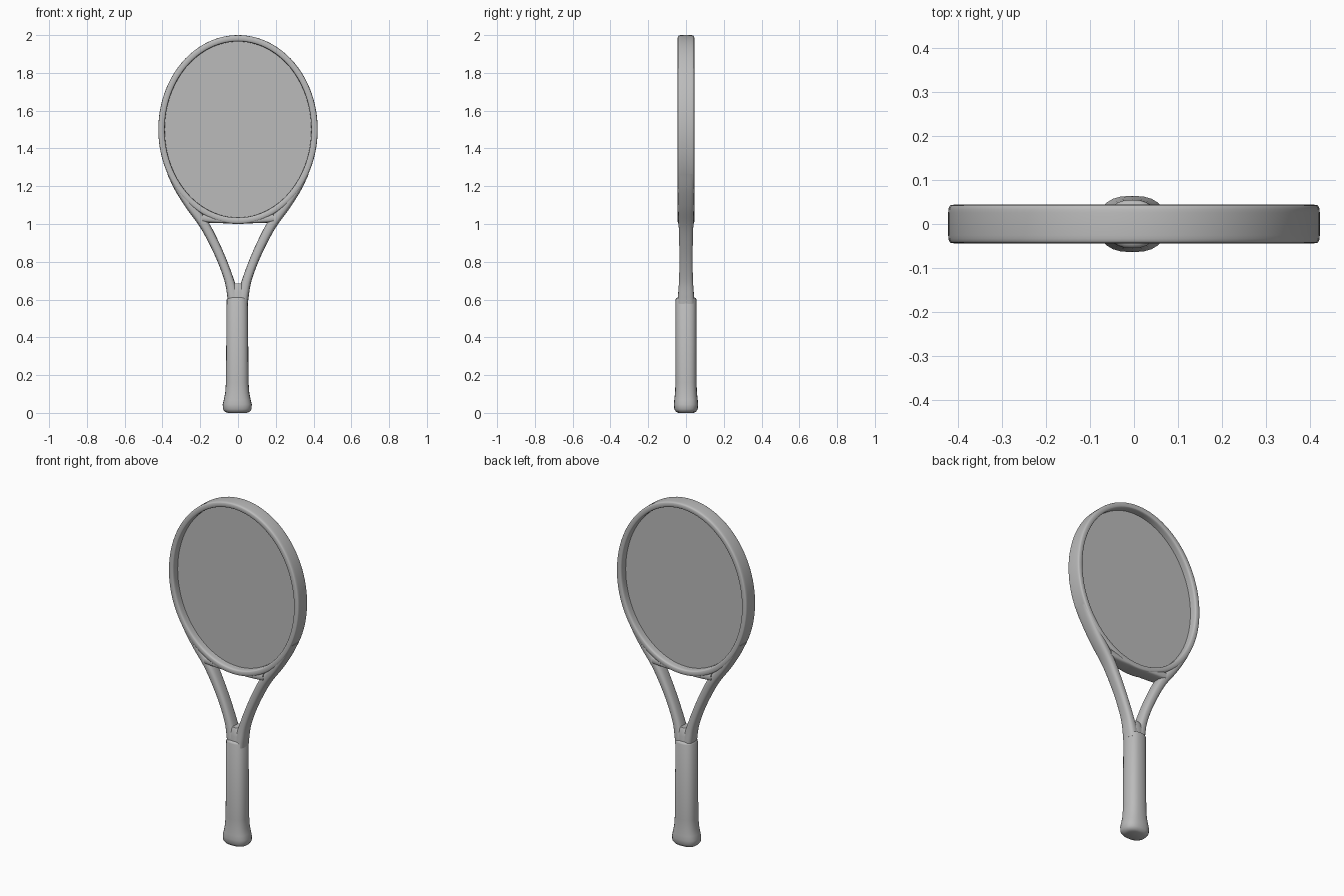
import bpy, bmesh
from math import sin, cos, pi, copysign
from mathutils import Vector

cube = bpy.data.objects.get("Cube")
if cube:
    bpy.data.objects.remove(cube, do_unlink=True)

grey = bpy.data.materials.new("plain grey")
grey.use_nodes = True
colour = (0.5, 0.5, 0.5, 1)
grey.diffuse_color = colour
grey.node_tree.nodes["Principled BSDF"].inputs["Base Color"].default_value = colour

SIDES = 24
CX = -0.004  # sideways centre of the grip


def section(a, b, power):
    """Rounded-box outline with half sizes a and b."""
    pts = []
    for i in range(SIDES):
        t = 2 * pi * i / SIDES
        pts.append((a * copysign(abs(cos(t)) ** (2 / power), cos(t)),
                    b * copysign(abs(sin(t)) ** (2 / power), sin(t))))
    return pts


def finish(name, bm):
    bmesh.ops.recalc_face_normals(bm, faces=bm.faces)
    mesh = bpy.data.meshes.new(name)
    bm.to_mesh(mesh)
    bm.free()
    mesh.materials.append(grey)
    obj = bpy.data.objects.new(name, mesh)
    bpy.context.collection.objects.link(obj)
    bpy.ops.object.select_all(action='DESELECT')
    obj.select_set(True)
    bpy.context.view_layer.objects.active = obj
    bpy.ops.object.shade_smooth_by_angle(angle=0.7)
    return obj


def loft(name, rings, closed=False):
    """Skin a list of point rings; cap the ends unless closed."""
    bm = bmesh.new()
    loops = [[bm.verts.new(p) for p in ring] for ring in rings]
    pairs = list(zip(loops, loops[1:]))
    if closed:
        pairs.append((loops[-1], loops[0]))
    else:
        bm.faces.new(loops[0])
        bm.faces.new(loops[-1])
    for p, q in pairs:
        for i in range(SIDES):
            j = (i + 1) % SIDES
            bm.faces.new((p[i], p[j], q[j], q[i]))
    return finish(name, bm)


def sweep(name, path, power, closed=False):
    """Sweep a rounded box along (x, z, half width, half depth) stations."""
    rings = []
    n = len(path)
    for k, (x, z, w, d) in enumerate(path):
        a = path[(k - 1) % n if closed else max(k - 1, 0)]
        b = path[(k + 1) % n if closed else min(k + 1, n - 1)]
        t = Vector((b[0] - a[0], b[1] - a[1])).normalized()
        rings.append([(x + u * t.y, v, z - u * t.x) for u, v in section(w, d, power)])
    return loft(name, rings, closed)


def smooth_path(keys, steps=6):
    """Catmull-Rom through the key stations."""
    pts = [keys[0]] + keys + [keys[-1]]
    out = []
    for p0, p1, p2, p3 in zip(pts, pts[1:], pts[2:], pts[3:]):
        for s in range(steps):
            t = s / steps
            out.append(tuple(b + t * (c - a) / 2
                             + t * t * (2 * a - 5 * b + 4 * c - d) / 2
                             + t ** 3 * (3 * b - a - 3 * c + d) / 2
                             for a, b, c, d in zip(p0, p1, p2, p3)))
    return out + [keys[-1]]


# Oval hoop around the string bed
hoop = []
for i in range(96):
    t = 2 * pi * i / 96
    hoop.append((0.405 * cos(t), 1.5 + 0.483 * sin(t), 0.017, 0.044))
sweep("hoop", hoop, 5, closed=True)

# Flat string bed
bm = bmesh.new()
rim = [(0.394 * cos(2 * pi * i / 96), 1.5 + 0.472 * sin(2 * pi * i / 96)) for i in range(96)]
face = bm.faces.new([bm.verts.new((x, -0.003, z)) for x, z in rim])
extruded = bmesh.ops.extrude_face_region(bm, geom=[face])
bmesh.ops.translate(bm, vec=(0, 0.006, 0),
                    verts=[v for v in extruded["geom"] if isinstance(v, bmesh.types.BMVert)])
finish("string_bed", bm)

# Two throat arms, blending out of the hoop and meeting at the grip
arm = smooth_path([(0.362, 1.27, 0.014, 0.042), (0.318, 1.19, 0.019, 0.042),
                   (0.255, 1.1, 0.025, 0.042), (0.181, 1.0, 0.026, 0.039),
                   (0.127, 0.9, 0.025, 0.036), (0.082, 0.8, 0.024, 0.035),
                   (0.046, 0.7, 0.025, 0.037), (0.027, 0.62, 0.03, 0.042),
                   (0.022, 0.58, 0.03, 0.044)])
for side, name in ((1, "left_arm"), (-1, "right_arm")):
    sweep(name, [(side * x, z, w, d) for x, z, w, d in arm], 2.8)

# Bridge thickening under the hoop between the arms
bridge = []
for i in range(21):
    x = -0.19 + 0.019 * i
    bridge.append((x, 1.018 + 0.4 * x * x, 0.015 + 0.25 * x * x, 0.042))
sweep("throat_bridge", bridge, 3.5)

# Grip with a flared butt
profile = [(0, 0.05, 0.04), (0.006, 0.066, 0.053), (0.02, 0.076, 0.062),
           (0.045, 0.077, 0.064), (0.07, 0.071, 0.062), (0.105, 0.064, 0.058),
           (0.16, 0.06, 0.056), (0.6, 0.056, 0.055), (0.607, 0.052, 0.052),
           (0.612, 0.046, 0.044)]
grip = [[(CX + u, v, z) for u, v in section(a, b, 2.5)] for z, a, b in profile]
loft("grip", grip)

# Solid neck where the arms join
neck = [(0.6, 0.052, 0.044), (0.64, 0.05, 0.041), (0.67, 0.04, 0.036), (0.686, 0.02, 0.03)]
loft("neck", [[(u, v, z) for u, v in section(a, b, 2.6)] for z, a, b in neck])
